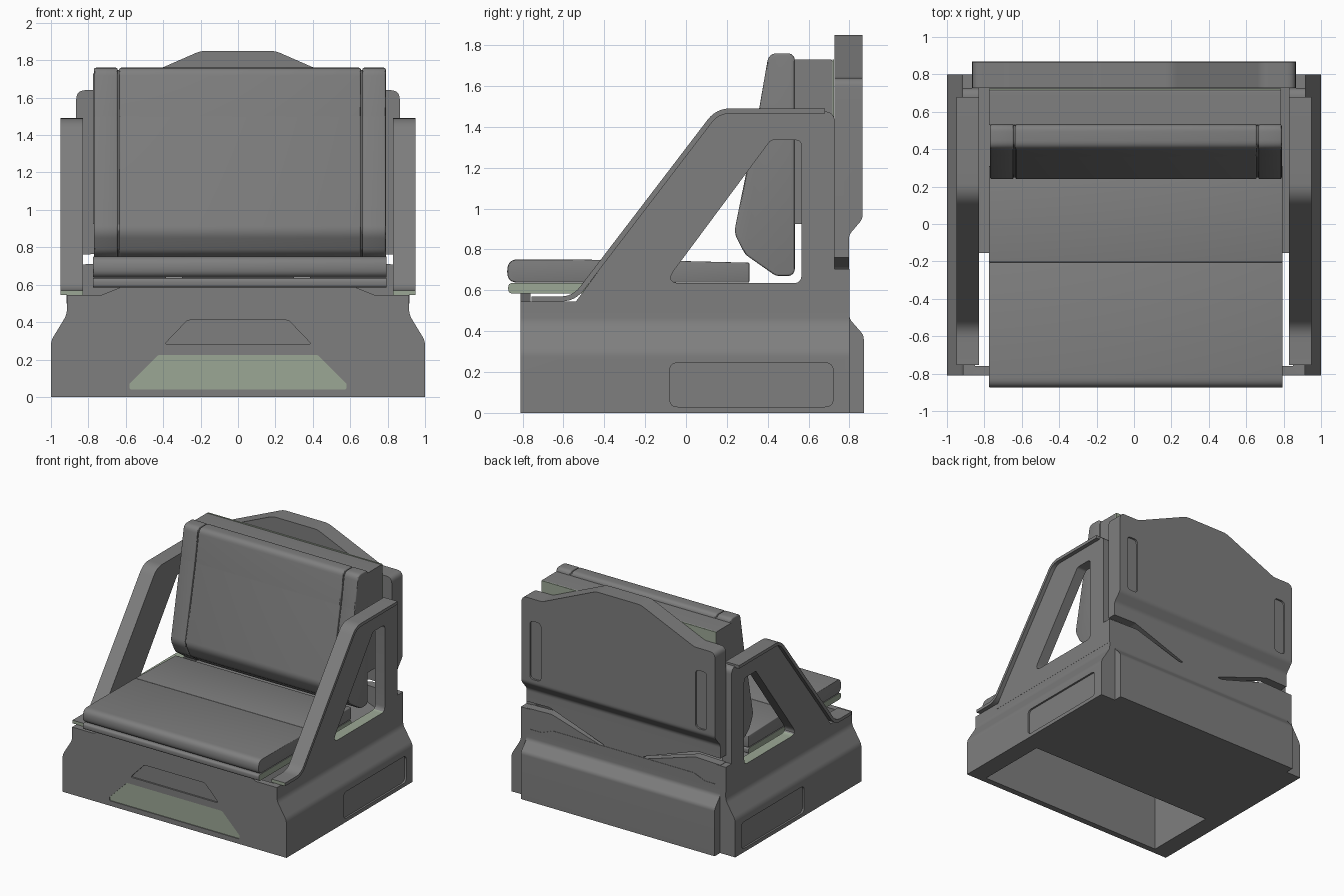
import bpy, bmesh, math
from mathutils import Vector

if "Cube" in bpy.data.objects:
    bpy.data.objects.remove(bpy.data.objects["Cube"])


def material(name, rgb):
    m = bpy.data.materials.new(name)
    m.diffuse_color = (*rgb, 1)
    m.use_nodes = True
    m.node_tree.nodes["Principled BSDF"].inputs["Base Color"].default_value = m.diffuse_color
    return m


GREY = material("grey", (0.21, 0.21, 0.21))
GREEN = material("pale green", (0.33, 0.39, 0.30))


def fillet(pts, closed=True, steps=6):
    """Round the corners of a 2D path; a point is (a, b) or (a, b, radius)."""
    out, n = [], len(pts)
    for i, p in enumerate(pts):
        c = Vector(p[:2])
        if len(p) < 3 or (not closed and i in (0, n - 1)):
            out.append(c)
            continue
        u = (Vector(pts[i - 1][:2]) - c)
        v = (Vector(pts[(i + 1) % n][:2]) - c)
        t = min(p[2] / math.tan(u.angle(v) / 2), u.length * 0.49, v.length * 0.49)
        a, b = c + u.normalized() * t, c + v.normalized() * t
        for k in range(steps + 1):
            s = k / steps
            out.append(a * (1 - s) ** 2 + c * 2 * s * (1 - s) + b * s * s)
    return out


def sym(pts):
    """Mirror a right-half outline (listed bottom to top) into a closed one."""
    return pts + [(-p[0], *p[1:]) for p in reversed(pts)]


def rect(a0, b0, a1, b1, r):
    return [(a0, b0, r), (a1, b0, r), (a1, b1, r), (a0, b1, r)]


def smooth(ob):
    bpy.ops.object.select_all(action='DESELECT')
    ob.select_set(True)
    bpy.context.view_layer.objects.active = ob
    bpy.ops.object.shade_smooth_by_angle(angle=math.radians(30))


def apply_mod(ob, mod):
    bpy.context.view_layer.objects.active = ob
    bpy.ops.object.modifier_apply(modifier=mod.name)


def prism(name, pts, axis, lo, hi, mat=GREY, bevel=0):
    """Extrude a profile along x (points are y,z) or along y (points are x,z)."""
    pts = fillet(pts)
    bm = bmesh.new()

    def ring(d):
        return [bm.verts.new((d, p.x, p.y) if axis == 'x' else (p.x, d, p.y)) for p in pts]
    A, B = ring(lo), ring(hi)
    bm.faces.new(A)
    bm.faces.new(B[::-1])
    for i in range(len(pts)):
        j = (i + 1) % len(pts)
        bm.faces.new((A[i], B[i], B[j], A[j]))
    bmesh.ops.recalc_face_normals(bm, faces=bm.faces)
    me = bpy.data.meshes.new(name)
    bm.to_mesh(me)
    bm.free()
    me.materials.append(GREY)
    me.materials.append(GREEN)
    for f in me.polygons:
        f.material_index = int(mat is GREEN)
    ob = bpy.data.objects.new(name, me)
    bpy.context.collection.objects.link(ob)
    if bevel:
        m = ob.modifiers.new("bevel", 'BEVEL')
        m.width, m.segments, m.limit_method = bevel, 3, 'ANGLE'
        m.angle_limit = math.radians(50)
        apply_mod(ob, m)
    smooth(ob)
    return ob


def carve(ob, cutter, op='DIFFERENCE'):
    m = ob.modifiers.new("cut", 'BOOLEAN')
    m.object, m.operation, m.solver = cutter, op, 'EXACT'
    apply_mod(ob, m)
    bpy.data.objects.remove(cutter)
    smooth(ob)


def paint(ob, rule):
    for f in ob.data.polygons:
        if rule(f):
            f.material_index = 1


# Base with flared sides, raised middle and open front well
base = prism("base", sym([(1, 0), (1, 0.30, 0.10), (0.915, 0.44, 0.10), (0.915, 0.545),
                          (0.73, 0.545), (0.63, 0.585)]), 'y', -0.81, 0.80)
carve(base, prism("well", rect(-0.76, -0.1, -0.155, 0.8, 0.005), 'x', -0.85, 0.85))

# Front recesses, the lower one with a green insert
lower = sym([(0.58, 0.04, 0.01), (0.58, 0.07, 0.01), (0.425, 0.225, 0.02)])
upper = sym([(0.395, 0.28, 0.01), (0.27, 0.41, 0.03)])
carve(base, prism("cut", lower, 'y', -0.9, -0.797))
carve(base, prism("cut", upper, 'y', -0.9, -0.797))
prism("front_insert", lower, 'y', -0.803, -0.795, GREEN)

# Side recesses
for s in (-1, 1):
    carve(base, prism("cut", rect(-0.08, 0.03, 0.72, 0.245, 0.04), 'x',
                      min(s * 0.985, s * 1.1), max(s * 0.985, s * 1.1)))

# Lower back skirt
prism("back_skirt", [(0.79, 0), (0.87, 0), (0.87, 0.38, 0.05), (0.80, 0.46, 0.05),
                     (0.80, 0.52), (0.79, 0.52)], 'x', -0.865, 0.865)

# Back panel: stepped section trimmed to the shouldered outline
back = prism("back_panel", [(0.727, 0.5), (0.727, 1.9), (0.865, 1.9), (0.865, 0.95, 0.06),
                            (0.797, 0.87, 0.06), (0.797, 0.5)], 'x', -0.9, 0.9)
carve(back, prism("outline", sym([(0.865, 0.45), (0.865, 1.64, 0.05), (0.68, 1.64, 0.1),
                                  (0.20, 1.85, 0.15)]), 'y', 0.6, 1.0), 'INTERSECT')
for s in (-1, 1):
    slit = [(0.95, 0.76), (0.66, 0.765, 0.1), (0.18, 0.595), (0.18, 0.575),
            (0.64, 0.715, 0.1), (0.95, 0.705)]
    carve(back, prism("cut", [(s * p[0], *p[1:]) for p in slit], 'y', 0.6, 1.0))
    xa, xb = sorted((s * 0.69, s * 0.79))
    carve(back, prism("cut", rect(xa, 0.99, xb, 1.46, 0.035), 'y', 0.85, 1.0))

# Side arms with triangular openings and a flanged cap strip
arm_pts = [(-0.55, 0.53), (0.15, 1.475, 0.12), (0.727, 1.475, 0.05), (0.727, 0.705),
           (0.80, 0.705), (0.80, 0.5), (-0.55, 0.5)]
hole = [(-0.105, 0.635, 0.04), (0.415, 1.335, 0.03), (0.565, 1.335, 0.03), (0.565, 0.635, 0.04)]
path = fillet([(-0.755, 0.57), (-0.555, 0.57, 0.12), (0.148, 1.49, 0.14), (0.68, 1.49)], False)
inner = []
for i, p in enumerate(path):
    d = (path[min(i + 1, len(path) - 1)] - path[max(i - 1, 0)]).normalized()
    inner.append(p + Vector((d.y, -d.x)) * 0.025)
cap_pts = [tuple(p) for p in path + inner[::-1]]
for s, side in ((-1, "left"), (1, "right")):
    xa, xb = sorted((s * 0.83, s * 0.916))
    arm = prism(side + "_arm", arm_pts, 'x', xa, xb)
    carve(arm, prism("cut", hole, 'x', xa - 0.1, xb + 0.1))
    paint(arm, lambda f: f.normal.z > 0.9 and f.center.z < 0.65)
    xa, xb = sorted((s * 0.828, s * 0.95))
    cap = prism(side + "_arm_cap", cap_pts, 'x', xa, xb)
    paint(cap, lambda f: f.normal.y < -0.95)

# Seat cushion in two pads over a thin plate with green ends
X0, X1 = -0.775, 0.795
prism("seat_front_pad", [(-0.875, 0.638, 0.05), (-0.875, 0.752, 0.055), (-0.205, 0.748),
                         (-0.205, 0.638)], 'x', X0, X1, bevel=0.006)
prism("seat_rear_pad", [(-0.205, 0.638), (-0.205, 0.748), (0.31, 0.735), (0.31, 0.638)],
      'x', X0, X1, bevel=0.006)
plate = prism("seat_plate", rect(-0.87, 0.585, 0.31, 0.635, 0.02), 'x', X0, X1)
paint(plate, lambda f: abs(f.normal.x) > 0.9)

# Back cushion in three sections separated by seams
cushion = [(0.44, 0.67, 0.06), (0.29, 0.775, 0.08), (0.235, 0.88, 0.10), (0.36, 1.50, 0.2),
           (0.405, 1.76, 0.05), (0.533, 1.76, 0.04), (0.533, 0.67, 0.04)]
for name, a, b in (("left", -0.77, -0.643), ("middle", -0.635, 0.657), ("right", 0.665, 0.79)):
    prism("back_cushion_" + name, cushion, 'x', a, b, bevel=0.01)
core = [(p[0] + (0.012 if p[0] < 0.5 else -0.005), 0.012 * (1 if p[1] < 1.2 else -1) + p[1], 0.04)
        for p in cushion]
prism("cushion_core", core, 'x', -0.76, 0.78)

# Cushion support block with its green rear sheet
prism("cushion_support", [(0.53, 0.925), (0.53, 1.73), (0.716, 1.73, 0.01), (0.716, 0.925)],
      'x', -0.775, 0.785)
prism("support_sheet", [(0.716, 0.925), (0.716, 1.73), (0.725, 1.73), (0.725, 0.925)],
      'x', -0.775, 0.785, GREEN)
